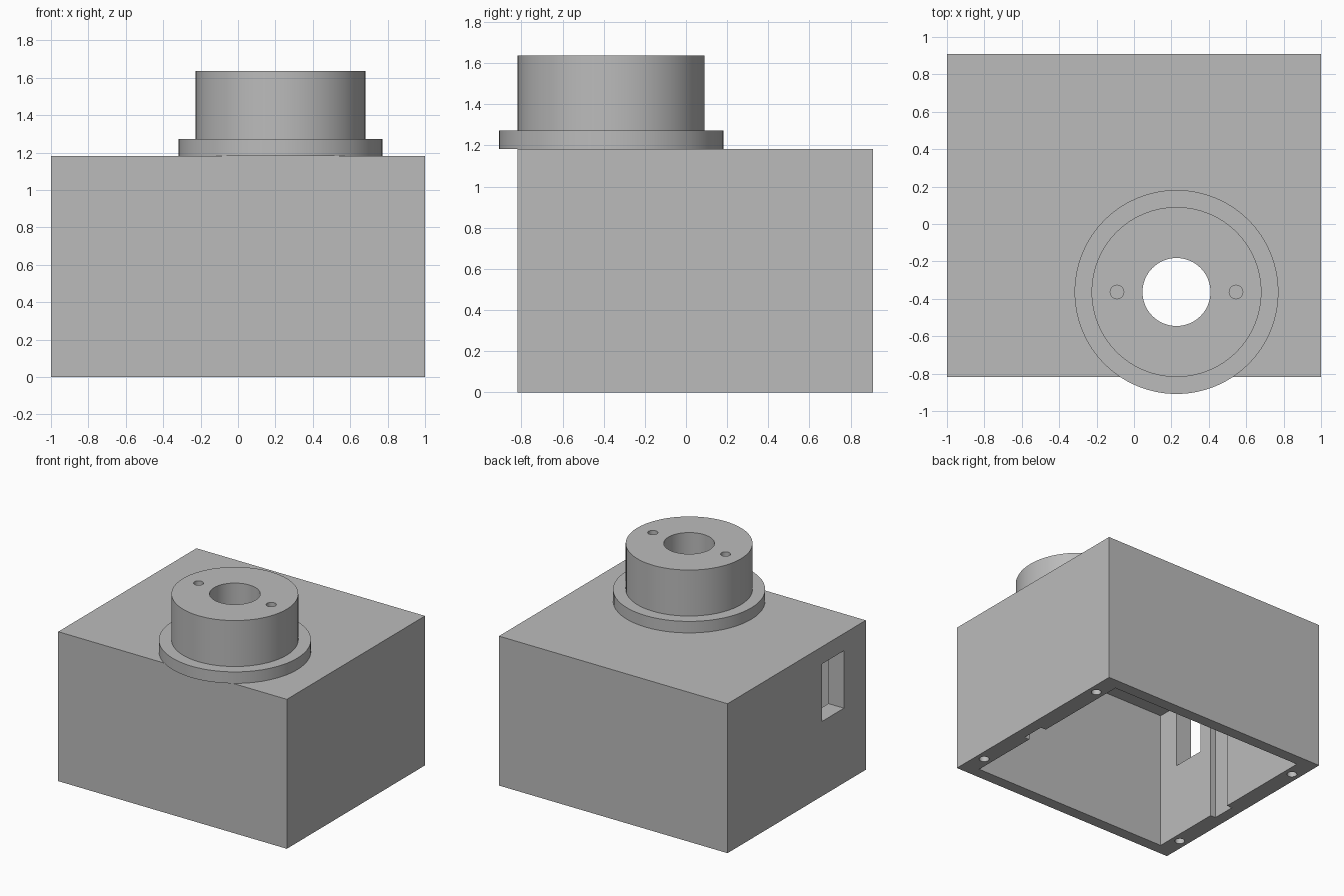
import bpy, bmesh, math
from mathutils import Matrix

if "Cube" in bpy.data.objects:
    bpy.data.objects.remove(bpy.data.objects["Cube"], do_unlink=True)

U = 2 / 22                      # design module
HUB_X, HUB_Y = 2.5 * U, -4 * U  # hub axis
TOP = 13 * U

grey = bpy.data.materials.new("light_grey")
grey.use_nodes = True
grey.diffuse_color = (0.5, 0.5, 0.5, 1)
grey.node_tree.nodes["Principled BSDF"].inputs["Base Color"].default_value = grey.diffuse_color


def make_object(name, bm):
    bmesh.ops.recalc_face_normals(bm, faces=bm.faces)
    mesh = bpy.data.meshes.new(name)
    bm.to_mesh(mesh)
    bm.free()
    mesh.materials.append(grey)
    obj = bpy.data.objects.new(name, mesh)
    bpy.context.collection.objects.link(obj)
    return obj


def box(name, low, high):
    """Box between two corners, given in modules."""
    bm = bmesh.new()
    bmesh.ops.create_cube(bm, size=1)
    for v in bm.verts:
        v.co = [U * (h if c > 0 else l) for c, l, h in zip(v.co, low, high)]
    return make_object(name, bm)


def cylinder(name, x, y, radius, z0, z1, sides):
    bm = bmesh.new()
    bmesh.ops.create_cone(bm, cap_ends=True, segments=sides, radius1=radius,
                          radius2=radius, depth=z1 - z0,
                          matrix=Matrix.Translation((x, y, (z0 + z1) / 2)))
    return make_object(name, bm)


def lathe(name, profile, x, y, sides):
    """Closed (radius, z) profile turned about a vertical axis."""
    bm = bmesh.new()
    verts = [bm.verts.new((r, 0, z)) for r, z in profile]
    edges = [bm.edges.new((a, b)) for a, b in zip(verts, verts[1:] + verts[:1])]
    bmesh.ops.spin(bm, geom=verts + edges, axis=(0, 0, 1), cent=(0, 0, 0),
                   angle=math.tau, steps=sides)
    bmesh.ops.remove_doubles(bm, verts=bm.verts, dist=1e-4)
    bmesh.ops.translate(bm, verts=bm.verts, vec=(x, y, 0))
    return make_object(name, bm)


def select_only(obj):
    bpy.ops.object.select_all(action='DESELECT')
    obj.select_set(True)
    bpy.context.view_layer.objects.active = obj


def cut(target, cutters):
    for cutter in cutters:
        cutter.hide_render = True
        select_only(target)
        mod = target.modifiers.new("cut", 'BOOLEAN')
        mod.operation = 'DIFFERENCE'
        mod.solver = 'EXACT'
        mod.object = cutter
        bpy.ops.object.modifier_apply(modifier=mod.name)
        bpy.data.objects.remove(cutter, do_unlink=True)


# Housing: box open at the bottom
housing = box("housing", (-11, -9, 0), (11, 10, 13))
cutters = [box("cavity", (-9.5, -8, -1), (9.5, 9, 12))]

# Guide grooves in both side walls
for side in (-1, 1):
    a, b = sorted((side * 9, side * 10))
    cutters.append(box("groove", (a, -1.75, -1), (b, 0.3, 12)))

# Connector window in the right wall, and the shaft bore in the roof
cutters.append(box("window", (-12, -6, 6.5), (-9, -3, 11.5)))
cutters.append(cylinder("roof_bore", HUB_X, HUB_Y, 2 * U, 11 * U, 14 * U, 64))

# Screw holes in the bottom rim
for sx in (-1, 1):
    for y in (-6.5, 7.5):
        cutters.append(cylinder("screw_hole", sx * 10.25 * U, y * U, 0.4 * U, -U, 5 * U, 24))
cut(housing, cutters)

# Hub: flange and collar around the bore
hub = lathe("hub", [(2 * U, TOP), (6 * U, TOP), (6 * U, TOP + U), (5 * U, TOP + U),
                    (5 * U, TOP + 5 * U), (2 * U, TOP + 5 * U)], HUB_X, HUB_Y, 64)

# Pin holes in the hub top
cut(hub, [cylinder("pin_hole", HUB_X + s * 3.5 * U, HUB_Y, 0.4 * U,
                   TOP + U, TOP + 6 * U, 24) for s in (-1, 1)])

for obj in (housing, hub):
    select_only(obj)
    bpy.ops.object.shade_smooth_by_angle(angle=math.radians(30))
